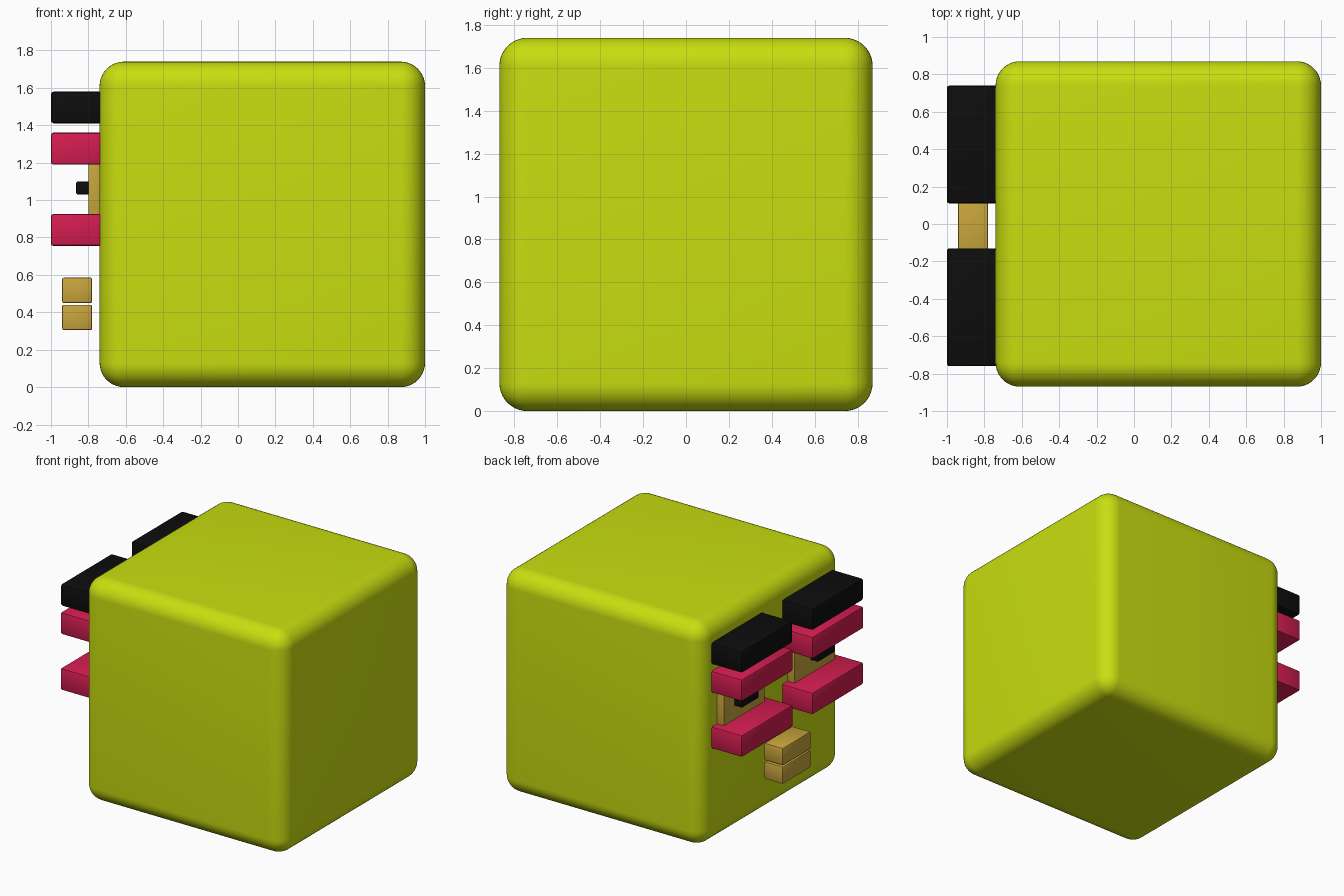
import bpy, math

if "Cube" in bpy.data.objects:
    bpy.data.objects.remove(bpy.data.objects["Cube"])


def material(name, rgb):
    m = bpy.data.materials.new(name)
    m.diffuse_color = (*rgb, 1)
    m.use_nodes = True
    m.node_tree.nodes["Principled BSDF"].inputs["Base Color"].default_value = m.diffuse_color
    return m


LIME = material("lime", (0.58, 0.73, 0.005))
BLACK = material("black", (0.004, 0.004, 0.004))
RED = material("red", (0.66, 0.012, 0.08))
GOLD = material("gold", (0.58, 0.38, 0.045))


def box(name, x, y, z, mat, radius=0.012, segments=2):
    """Rounded box spanning the given (min, max) ranges."""
    spans = (x, y, z)
    bpy.ops.mesh.primitive_cube_add(size=1, location=[(a + b) / 2 for a, b in spans])
    ob = bpy.context.object
    ob.name = name
    ob.scale = [b - a for a, b in spans]
    bpy.ops.object.transform_apply(location=False, rotation=False, scale=True)
    ob.data.materials.append(mat)
    bevel = ob.modifiers.new("round_edges", 'BEVEL')
    bevel.width = radius
    bevel.segments = segments
    bpy.ops.object.modifier_apply(modifier=bevel.name)
    bpy.ops.object.shade_smooth_by_angle(angle=math.radians(40))
    return ob


# Large rounded cube body
box("body", (-0.74, 1.0), (-0.87, 0.87), (0, 1.74), LIME, 0.13, 10)

# Eyes on the -x side: brow, two lids, eye plate and pupil
for side, c in (("left", -0.445), ("right", 0.425)):
    wide = (c - 0.315, c + 0.315)
    box(f"{side}_brow", (-1.0, -0.72), wide, (1.41, 1.58), BLACK, 0.015)
    box(f"{side}_upper_lid", (-1.0, -0.72), wide, (1.19, 1.36), RED)
    box(f"{side}_lower_lid", (-1.0, -0.72), wide, (0.755, 0.925), RED)
    box(f"{side}_eye", (-0.80, -0.72), (c - 0.25, c + 0.25), (0.85, 1.27), GOLD, 0.005)
    box(f"{side}_pupil", (-0.865, -0.78), (c - 0.09, c + 0.12) if c > 0 else (c - 0.155, c + 0.055),
        (1.03, 1.10), BLACK, 0.008)

# Two lips floating just in front of the body
for name, z0 in (("lower_lip", 0.305), ("upper_lip", 0.45)):
    box(name, (-0.94, -0.78), (-0.195, 0.15), (z0, z0 + 0.135), GOLD, 0.008)
